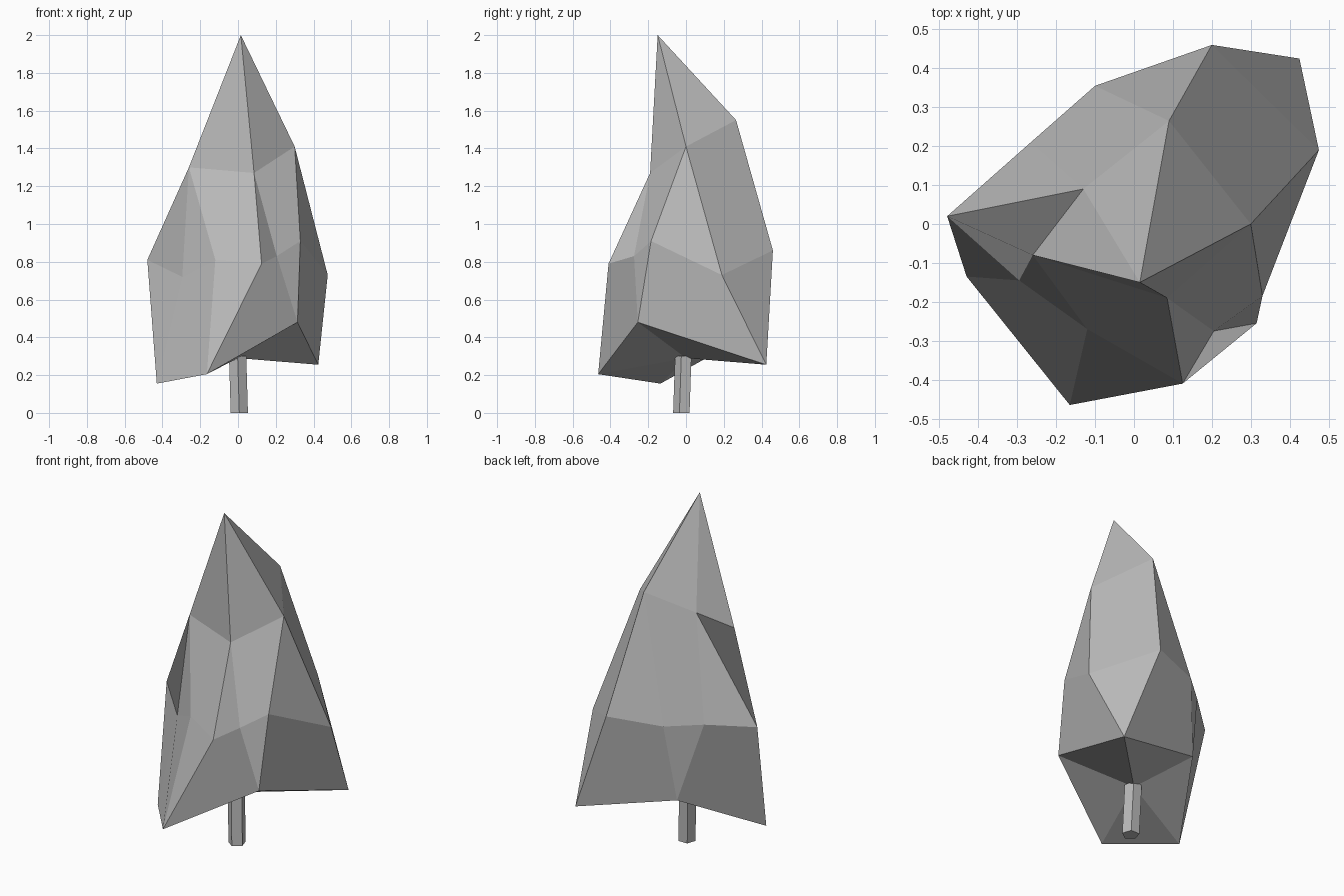
import bpy
import bmesh
from math import cos, sin, radians
from mathutils import Vector

default_cube = bpy.data.objects.get("Cube")
if default_cube:
    bpy.data.objects.remove(default_cube, do_unlink=True)


def make_material(name, colour):
    material = bpy.data.materials.new(name)
    material.use_nodes = True
    material.diffuse_color = colour
    shader = material.node_tree.nodes["Principled BSDF"]
    shader.inputs["Base Color"].default_value = colour
    return material


def make_object(name, bm, material):
    mesh = bpy.data.meshes.new(name)
    bm.to_mesh(mesh)
    bm.free()
    mesh.materials.append(material)
    obj = bpy.data.objects.new(name, mesh)
    bpy.context.collection.objects.link(obj)
    return obj


def add_ring(bm, points):
    return [bm.verts.new(point) for point in points]


grey = make_material("plain grey", (0.5, 0.5, 0.5, 1.0))

# Foliage: a faceted five-sided cone whose middle ring has two points per side
SIDES = 5
shoulder_points = [(-.26, -.08, 1.3), (.085, -.19, 1.27), (.3, 0, 1.41),
                   (.09, .265, 1.55), (-.13, .09, 1.42)]
waist_points = [(-.12, -.27, .81), (.125, -.41, .79), (.205, -.275, .83),
                (.33, -.185, .91), (.475, .19, .73), (.2, .46, .86),
                (-.1, .355, .84), (-.265, .21, .84), (-.48, .02, .81),
                (-.295, -.145, .72)]
hem_points = [(-.165, -.465, .205), (.315, -.255, .48), (.425, .425, .255),
              (-.155, .305, .4), (-.43, -.135, .155)]

bm = bmesh.new()
tip = bm.verts.new((.015, -.15, 2))
underside = bm.verts.new((0, 0, .29))
shoulder = add_ring(bm, shoulder_points)
waist = add_ring(bm, waist_points)
hem = add_ring(bm, hem_points)

for i in range(SIDES):
    following = (i + 1) % SIDES
    left, right = waist[2 * i], waist[2 * i + 1]
    before, after = waist[2 * i - 1], waist[2 * following]
    # Crown, then the upper slope as a broad panel and a wedge
    bm.faces.new((tip, shoulder[i], shoulder[following]))
    bm.faces.new((shoulder[i], left, right, shoulder[following]))
    bm.faces.new((shoulder[i], before, left))
    # Skirt, as a wedge and a broad panel, then the underside
    bm.faces.new((left, hem[i], right))
    bm.faces.new((right, hem[i], hem[following], after))
    bm.faces.new((underside, hem[following], hem[i]))
make_object("foliage", bm, grey)

# Trunk: a slightly leaning five-sided post
bm = bmesh.new()
rings = []
for centre in (Vector((.007, -.02, 0)), Vector((-.002, -.01, .3))):
    angles = [radians(360 * i / SIDES - 90) for i in range(SIDES)]
    rings.append(add_ring(bm, [centre + Vector((cos(a), sin(a), 0)) * .048
                               for a in angles]))
low, high = rings
for i in range(SIDES):
    following = (i + 1) % SIDES
    bm.faces.new((low[i], low[following], high[following], high[i]))
bm.faces.new(list(reversed(low)))
bm.faces.new(high)
make_object("trunk", bm, grey)
